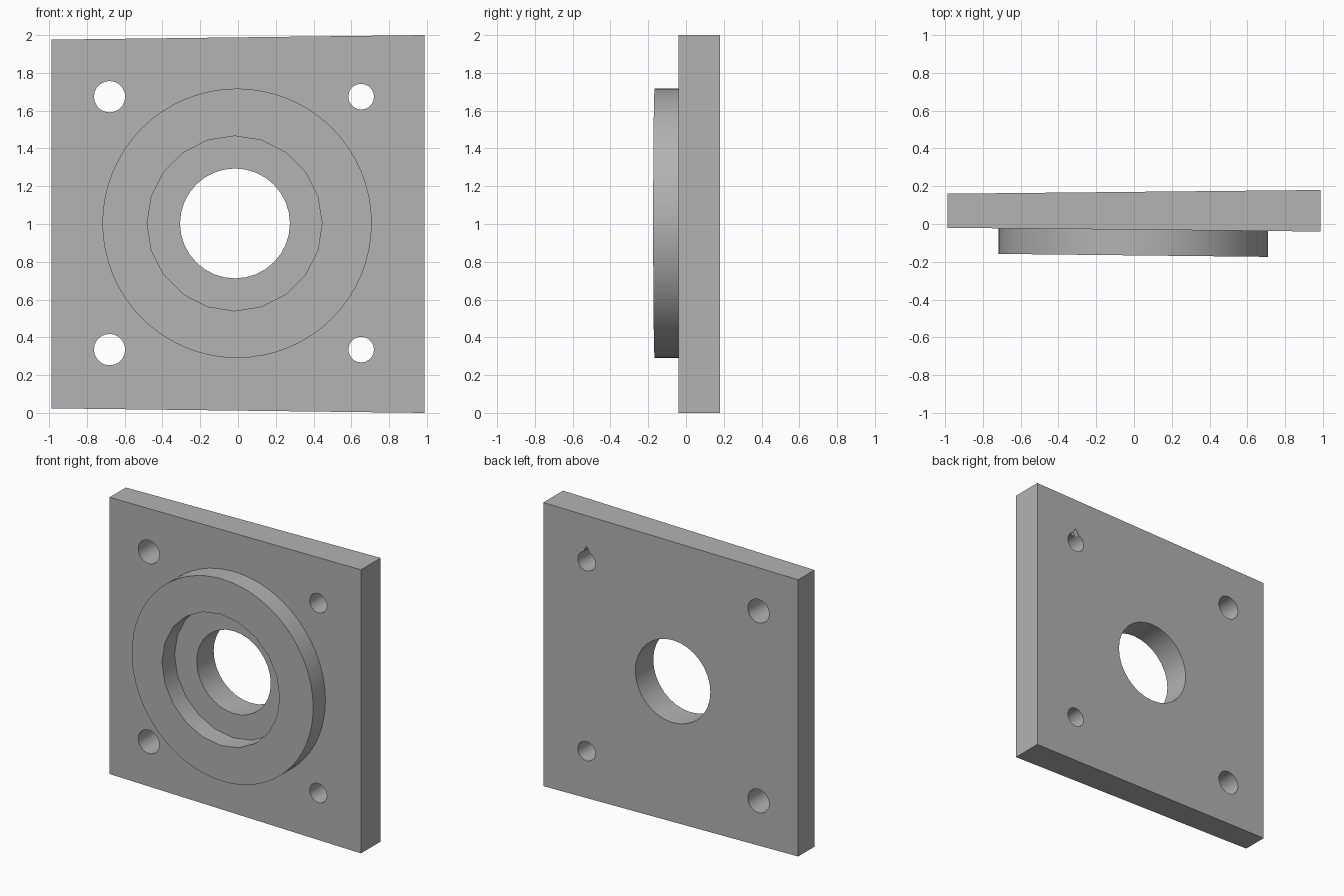
import bpy, math

cube = bpy.data.objects.get("Cube")
if cube:
    bpy.data.objects.remove(cube, do_unlink=True)

grey = bpy.data.materials.new("plain_grey")
grey.use_nodes = True
colour = (0.45, 0.45, 0.45, 1)
grey.diffuse_color = colour
grey.node_tree.nodes["Principled BSDF"].inputs["Base Color"].default_value = colour


def front_y(x):
    """Front face of the plate, which leans slightly."""
    return -0.03 - 0.01 * x


def disc(name, x, z, radius, sides, front, back):
    """Cylinder along y whose ends follow the given functions of x."""
    bpy.ops.mesh.primitive_cylinder_add(vertices=sides, radius=radius, depth=1,
                                        rotation=(math.pi / 2, 0, 0))
    bpy.ops.object.transform_apply(rotation=True)
    ob = bpy.context.object
    ob.name = name
    for v in ob.data.vertices:
        v.co.x += x
        v.co.z += z
        v.co.y = front(v.co.x) if v.co.y < 0 else back(v.co.x)
    ob.data.materials.append(grey)
    return ob


def boolean(target, tool, operation):
    mod = target.modifiers.new(tool.name, 'BOOLEAN')
    mod.object, mod.operation, mod.solver = tool, operation, 'EXACT'
    bpy.context.view_layer.objects.active = target
    bpy.ops.object.modifier_apply(modifier=mod.name)
    bpy.data.objects.remove(tool, do_unlink=True)


# Square plate, a little taller and thicker towards its left edge
bpy.ops.mesh.primitive_cube_add(size=2)
plate = bpy.context.object
plate.name = "flange_plate"
for v in plate.data.vertices:
    x = 0.9875 * v.co.x
    v.co.z = 1 + v.co.z * (0.988 + 0.0122 * x)
    v.co.y = front_y(x) if v.co.y < 0 else 0.17 + 0.01 * x
    v.co.x = x
plate.data.materials.append(grey)

# Raised round boss
boss = disc("boss", -0.005, 1.004, 0.713, 64,
            lambda x: -0.166 - 0.011 * x, lambda x: 0.05)
boolean(plate, boss, 'UNION')

# Stepped bore: wide recess down to the plate, then a through hole
recess = disc("recess", -0.018, 1.003, 0.463, 20, lambda x: -0.5,
              lambda x: front_y(x) + 0.005)
boolean(plate, recess, 'DIFFERENCE')
bore = disc("bore", -0.016, 1.003, 0.291, 32, lambda x: -0.5, lambda x: 0.5)
boolean(plate, bore, 'DIFFERENCE')

# Bolt holes, larger on the right side
for x, radius in ((-0.68, 0.083), (0.652, 0.068)):
    for z in (0.335, 1.674):
        hole = disc("bolt_hole", x, z, radius, 20,
                    lambda x: -0.5, lambda x: 0.5)
        boolean(plate, hole, 'DIFFERENCE')

# Small chip above one bolt hole on the back
notch = disc("notch", 0.652, 1.75, 0.03, 3, lambda x: 0.14, lambda x: 0.3)
boolean(plate, notch, 'DIFFERENCE')

plate.select_set(True)
bpy.context.view_layer.objects.active = plate
bpy.ops.object.shade_smooth_by_angle(angle=math.radians(30))
